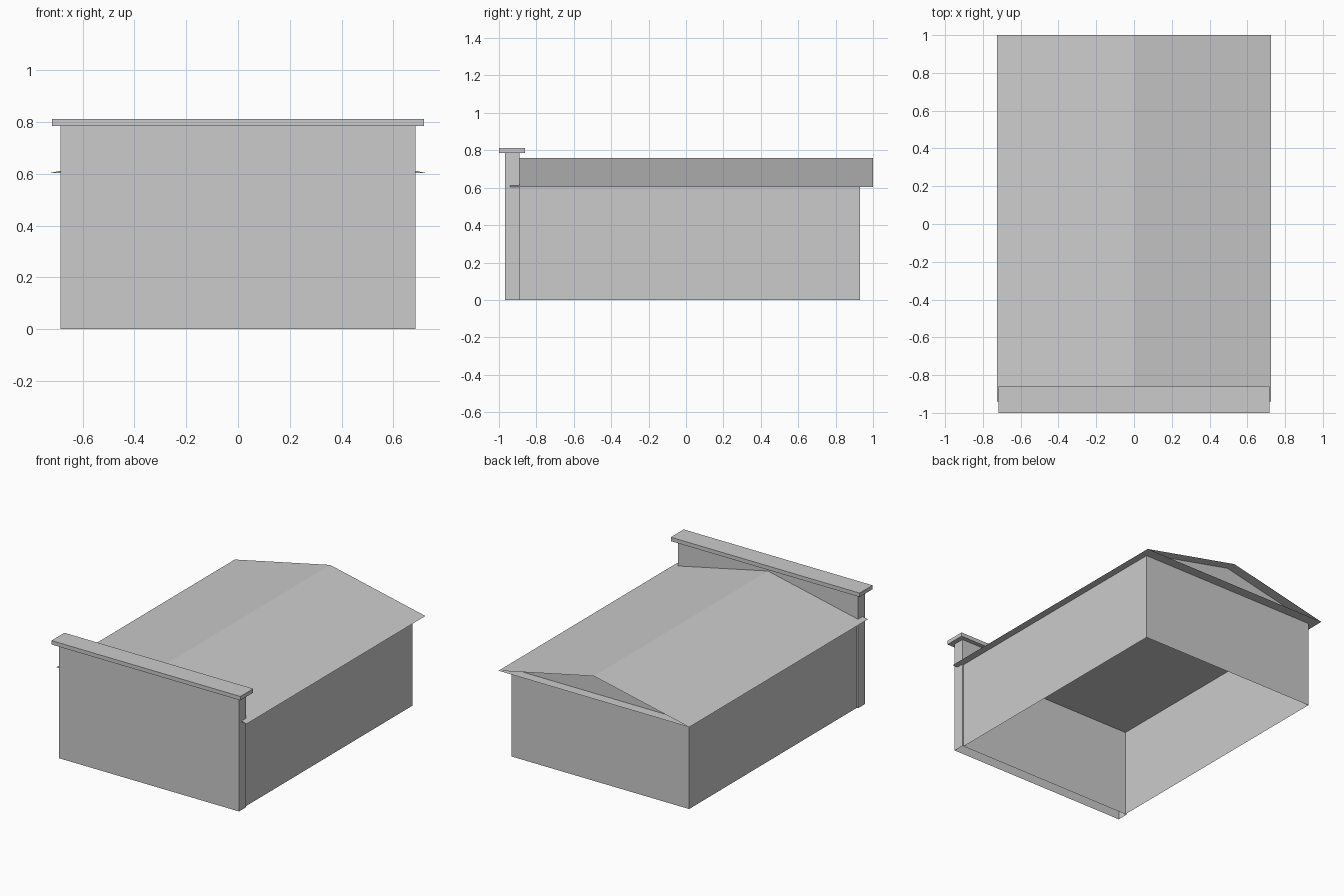
import bpy
import bmesh
from mathutils import Vector

cube = bpy.data.objects.get("Cube")
if cube:
    bpy.data.objects.remove(cube, do_unlink=True)

# One plain grey for the whole building
grey = bpy.data.materials.new("plain_grey")
grey.use_nodes = True
colour = (0.6, 0.6, 0.6, 1.0)
grey.diffuse_color = colour
grey.node_tree.nodes["Principled BSDF"].inputs["Base Color"].default_value = colour


def finish(name, bm):
    mesh = bpy.data.meshes.new(name)
    bm.to_mesh(mesh)
    bm.free()
    mesh.materials.append(grey)
    obj = bpy.data.objects.new(name, mesh)
    bpy.context.collection.objects.link(obj)
    return obj


def box(name, half_x, y0, y1, z0, z1, open_sides=()):
    """Box centred on x, with the sides facing the given directions left open."""
    bm = bmesh.new()
    bmesh.ops.create_cube(bm, size=1)
    bm.normal_update()
    gone = [f for f in bm.faces
            if any(f.normal.dot(Vector(d)) > 0.9 for d in open_sides)]
    bmesh.ops.delete(bm, geom=gone, context='FACES')
    for v in bm.verts:
        v.co = (v.co.x * 2 * half_x,
                y0 if v.co.y < 0 else y1,
                z0 if v.co.z < 0 else z1)
    return finish(name, bm)


DOWN, UP, FRONT = (0, 0, -1), (0, 0, 1), (0, -1, 0)
EAVE_Z, RIDGE_Z, EAVE_X = 0.603, 0.76, 0.725
ROOF_FRONT, ROOF_BACK = -0.94, 1.0
WALL_FRONT, WALL_BACK = -0.89, 0.93

# Hollow walls, closed at the front by the tall facade
box("side_and_back_walls", 0.675, WALL_FRONT, WALL_BACK, 0, EAVE_Z, (DOWN, UP, FRONT))
box("front_facade", 0.685, -0.967, WALL_FRONT, 0, 0.785, (DOWN, UP))
box("facade_cap", 0.718, -1.0, -0.86, 0.785, 0.812)

# Roof: two thin slopes over a flat soffit, open at the ends
profile = [(-EAVE_X, EAVE_Z), (EAVE_X, EAVE_Z), (0, RIDGE_Z)]
bm = bmesh.new()
front = [bm.verts.new((x, ROOF_FRONT, z)) for x, z in profile]
back = [bm.verts.new((x, ROOF_BACK, z)) for x, z in profile]
for i in range(3):
    j = (i + 1) % 3
    bm.faces.new((front[i], front[j], back[j], back[i]))
bmesh.ops.recalc_face_normals(bm, faces=bm.faces[:])
finish("gable_roof", bm)

# Gable triangles set back in line with the walls
for name, y in (("front_gable", WALL_FRONT), ("back_gable", WALL_BACK)):
    bm = bmesh.new()
    face = bm.faces.new([bm.verts.new((x, y, z)) for x, z in profile])
    if y > 0:
        face.normal_flip()
    finish(name, bm)
